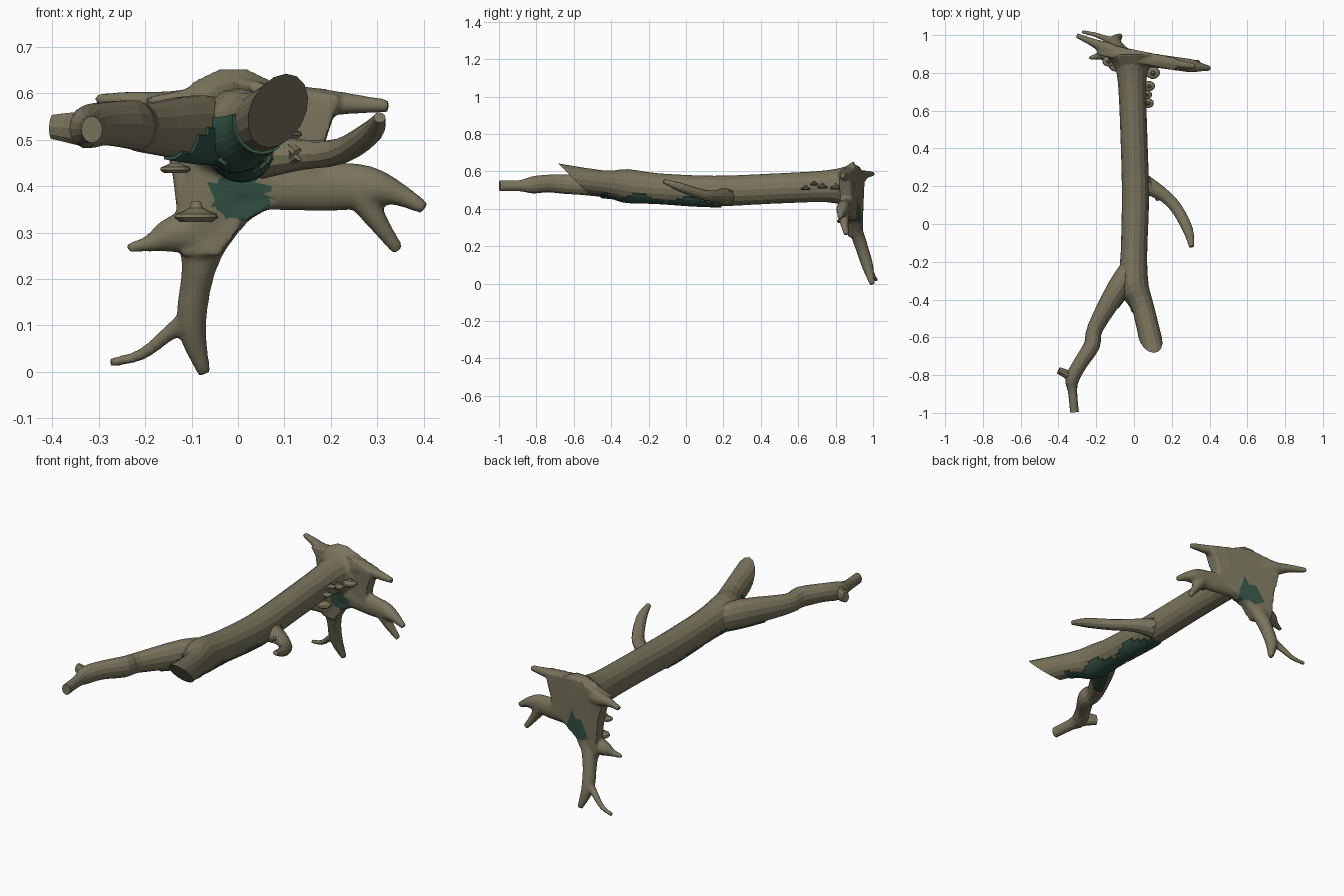
import bpy, bmesh, math
from mathutils import Vector

if "Cube" in bpy.data.objects:
    bpy.data.objects.remove(bpy.data.objects["Cube"])

Z, Y = Vector((0, 0, 1)), Vector((0, 1, 0))


def material(name, rgb):
    m = bpy.data.materials.new(name)
    m.diffuse_color = (*rgb, 1)
    m.use_nodes = True
    m.node_tree.nodes["Principled BSDF"].inputs["Base Color"].default_value = m.diffuse_color
    return m


BARK = material("olive_bark", (0.19, 0.175, 0.108))
MOSS = material("dark_green_moss", (0.033, 0.085, 0.058))


def spline(pts, sub):
    """Catmull-Rom through (x, y, z, radius) points."""
    p = [pts[0]] + list(pts) + [pts[-1]]
    out = []
    for i in range(1, len(p) - 2):
        for s in range(sub):
            t = s / sub
            out.append([0.5 * (2 * b + (c - a) * t + (2 * a - 5 * b + 4 * c - d) * t * t
                               + (3 * b - a - 3 * c + d) * t ** 3)
                        for a, b, c, d in zip(*p[i - 1:i + 3])])
    return out + [list(pts[-1])]


def loft(bm, rings):
    n = len(rings[0])
    faces = [bm.faces.new(rings[0]), bm.faces.new(rings[-1])]
    for r, s in zip(rings, rings[1:]):
        faces += [bm.faces.new((r[k], r[(k + 1) % n], s[(k + 1) % n], s[k])) for k in range(n)]
    bmesh.ops.recalc_face_normals(bm, faces=faces)


def tube(bm, pts, ref=Z, n=14, sub=3, grow=0.0, tall=1.0, cap=1.0):
    path = spline(pts, sub)
    pos = [Vector(q[:3]) for q in path]
    rings = []
    for i, q in enumerate(path):
        t = (pos[min(i + 1, len(pos) - 1)] - pos[max(i - 1, 0)]).normalized()
        side = t.cross(ref).normalized()
        up = side.cross(t)
        a, b = q[3] + grow, min(q[3] * tall, cap) + grow
        rings.append([bm.verts.new(pos[i] + side * a * math.cos(k * math.tau / n)
                                   + up * b * math.sin(k * math.tau / n)) for k in range(n)])
    loft(bm, rings)


def finish(name, bm, mat=BARK):
    me = bpy.data.meshes.new(name)
    bm.to_mesh(me)
    bm.free()
    ob = bpy.data.objects.new(name, me)
    bpy.context.collection.objects.link(ob)
    me.materials.append(mat)
    return ob


def make_tube(name, pts, **kw):
    bm = bmesh.new()
    tube(bm, pts, **kw)
    return finish(name, bm)


def activate(ob):
    bpy.ops.object.select_all(action='DESELECT')
    ob.select_set(True)
    bpy.context.view_layer.objects.active = ob


# Trunk, running on into the right fork, which is cut off at a slant
trunk_path = [(-.01, .88, .52, .1), (-.01, .75, .52, .075), (0, .45, .507, .071), (.008, .15, .495, .072),
              (0, -.15, .51, .07), (0, -.32, .525, .077), (.05, -.45, .54, .058), (.12, -.76, .58, .066)]


def slant_cut(bm):
    bmesh.ops.bisect_plane(bm, geom=bm.verts[:] + bm.edges[:] + bm.faces[:],
                           plane_co=(.1, -.6, .56), plane_no=(0, -1, -1), clear_outer=True)
    bmesh.ops.holes_fill(bm, edges=[e for e in bm.edges if e.is_boundary])


bm = bmesh.new()
tube(bm, trunk_path, n=16, tall=1.13)
slant_cut(bm)
finish("trunk", bm)

# Left fork with its broken twig
fork_path = [(0, -.2, .515, .05), (-.085, -.34, .525, .058), (-.205, -.55, .525, .042),
             (-.222, -.64, .532, .043), (-.285, -.74, .535, .038), (-.327, -.82, .527, .037),
             (-.325, -.89, .523, .024), (-.315, -.997, .522, .023)]
make_tube("left_fork", fork_path, tall=1.25)
make_tube("fork_twig", [(-.32, -.84, .522, .026), (-.35, -.8, .525, .024), (-.4, -.775, .528, .018)],
          n=10, tall=1.5)

# Side branch with gripping ridges at its base
make_tube("side_branch", [(.05, .21, .465, .055), (.14, .165, .468, .036), (.22, .09, .475, .031),
                          (.285, -.03, .515, .027), (.305, -.12, .548, .013)], n=12, tall=.9)
for i in range(3):
    z = .445 + .025 * i
    make_tube(f"branch_ridge_{i + 1}", [(.13, .13, .468, .014), (.098, .19, z, .011), (.076, .25, z, .005)], n=8)

# Root plate: web outline, trunk flare and roots fused together
bm = bmesh.new()
web = [(-.2, .59), (0, .632), (.22, .595), (.18, .47), (.17, .42), (.08, .36), (.01, .32),
       (-.04, .25), (-.12, .25), (-.14, .42), (-.17, .55)]
loft(bm, [[bm.verts.new((x, .888 - .2 * x + d, z)) for x, z in web] for d in (-.032, .035)])
bmesh.ops.triangulate(bm, faces=[f for f in bm.faces if len(f.verts) > 4])
tube(bm, [(-.01, .9, .52, .14), (-.01, .85, .52, .106), (-.012, .8, .52, .08), (-.012, .74, .52, .066)])


def root(pts, pull=0.0):
    """Root from (x, z, radius); depth follows the tilted plate and the splayed foot."""
    path = []
    for i, (x, z, r) in enumerate(pts):
        y = .88 - .14 * x + .3 * max(0, .35 - z) + (.3 * max(0, -x - .05) if z > .5 else 0)
        path.append((x, y - pull * i / len(pts), z, r))
    tube(bm, path, ref=Y, n=12, cap=.036)


root([(-.02, .56, .06), (-.15, .57, .036), (-.22, .583, .022), (-.305, .587, .013)])    # upper left
root([(0, .57, .06), (.15, .58, .035), (.25, .577, .022), (.325, .573, .014)])          # upper right
root([(0, .42, .07), (.2, .4, .055), (.28, .4, .045), (.345, .383, .026), (.402, .352, .014)])
root([(.26, .39, .038), (.3, .325, .023), (.345, .262, .014)])                          # hanging fork
root([(-.02, .42, .1), (-.065, .32, .07), (-.085, .22, .037), (-.1, .1, .032), (-.072, -.004, .014)])
root([(-.1, .12, .024), (-.15, .082, .017), (-.21, .036, .013), (-.277, .02, .01)])     # toe
root([(-.08, .31, .055), (-.15, .293, .037), (-.19, .277, .019), (-.238, .267, .01)], .08)
plate = finish("root_plate", bm)
m = plate.modifiers.new("fuse", 'REMESH')
m.mode, m.voxel_size = 'VOXEL', .007
m = plate.modifiers.new("soften", 'SMOOTH')
m.factor, m.iterations = .5, 5
m = plate.modifiers.new("reduce", 'DECIMATE')
m.ratio = .3
activate(plate)
for name in ("fuse", "soften", "reduce"):
    bpy.ops.object.modifier_apply(modifier=name)
bpy.ops.object.shade_smooth_by_angle(angle=math.radians(40))
plate.data.materials.append(MOSS)
for f in plate.data.polygons:  # mossy crotch between leg and lower root, both sides
    x, _, z = f.center
    if ((x - .005) / .066) ** 2 + ((z - .378) / .05) ** 2 < 1:
        f.material_index = 1


# Moss shells hugging the underside of trunk and fork, up into the crotch
def moss_shell(name, path, tall, keep, cut=False):
    bm = bmesh.new()
    tube(bm, path, n=28, sub=8, grow=.006, tall=tall)
    if cut:
        slant_cut(bm)
    bm.normal_update()
    drop = [f for f in bm.faces if not keep(f.calc_center_median(), f.normal)]
    bmesh.ops.delete(bm, geom=drop, context='FACES')
    ob = finish(name, bm, MOSS)
    m = ob.modifiers.new("thickness", 'SOLIDIFY')
    m.thickness, m.offset = .009, -1
    activate(ob)
    bpy.ops.object.modifier_apply(modifier="thickness")


moss_shell("trunk_moss", trunk_path, 1.13, lambda c, n: -.46 < c.y < .17 and (
    n.z < -.62 + .22 * math.sin(23 * c.y + 1) or (c.y < -.37 and n.x < -.35 and n.z < .3)), True)
moss_shell("fork_moss", fork_path, 1.25, lambda c, n: -.45 < c.y < -.25 and n.x > -.3
           and n.z < -.1 + .2 * math.sin(30 * c.y))


# Bracket mushrooms on trunk and leg
def mushroom(name, x, y, z, r):
    prof = [(.75, -.2), (1, 0), (.93, .18), (.6, .3), (.32, .45), (.2, .75)]
    n = 14
    bm = bmesh.new()
    loft(bm, [[bm.verts.new((x + r * a * math.cos(k * math.tau / n), y + r * a * .85 * math.sin(k * math.tau / n),
                             z + r * b)) for k in range(n)] for a, b in prof])
    finish(name, bm)


spots = [(.075, .64, .505, .03), (.07, .685, .53, .026), (.08, .73, .515, .032),
         (.1, .8, .51, .038), (-.135, .862, .435, .033), (-.09, .845, .332, .047)]
for i, spot in enumerate(spots):
    mushroom(f"mushroom_{i + 1}", *spot)
